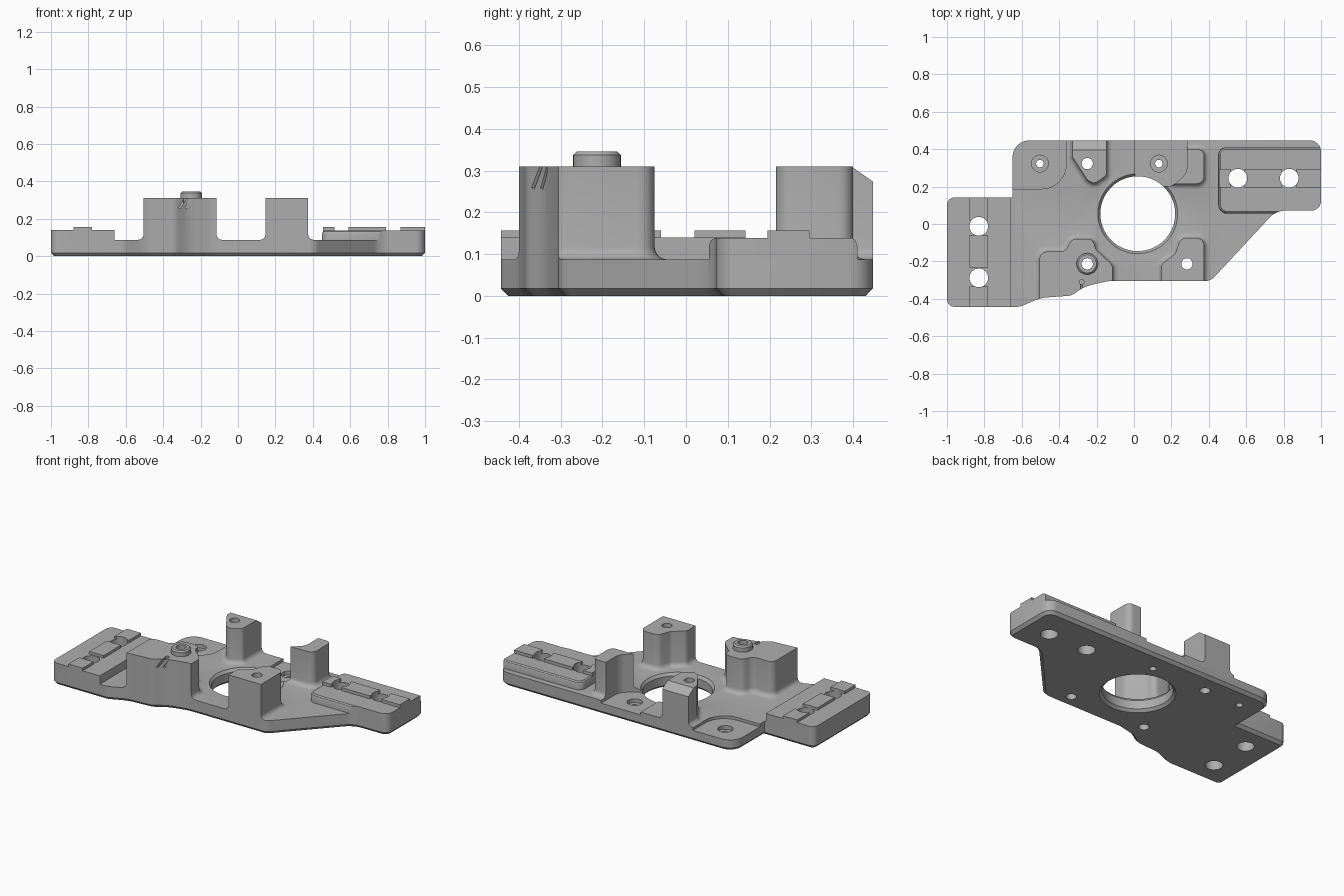
import bpy, bmesh
from math import cos, sin, pi, radians
from mathutils import Vector

if "Cube" in bpy.data.objects:
    bpy.data.objects.remove(bpy.data.objects["Cube"])

grey = bpy.data.materials.new("machined_grey")
grey.use_nodes = True
grey.diffuse_color = (0.42, 0.42, 0.42, 1)
grey.node_tree.nodes["Principled BSDF"].inputs["Base Color"].default_value = (0.42, 0.42, 0.42, 1)
TOP = 0.087       # plate top
POST = 0.31       # post top


def rounded(corners, steps=6):
    """Closed outline from (x, y, radius) corners with each corner filleted."""
    out, n = [], len(corners)
    for i, (x, y, r) in enumerate(corners):
        p = Vector((x, y))
        a = Vector(corners[i - 1][:2]) - p
        b = Vector(corners[(i + 1) % n][:2]) - p
        if r == 0:
            out.append(p)
            continue
        half = a.angle(b) / 2
        d = min(r * cos(half) / sin(half), a.length * 0.48, b.length * 0.48)
        rad = d * sin(half) / cos(half)
        mid = p + (a.normalized() + b.normalized()).normalized() * (rad / sin(half))
        s, e = p + a.normalized() * d - mid, p + b.normalized() * d - mid
        turn = s.angle_signed(e)
        for k in range(steps + 1):
            t = -turn * k / steps
            out.append(mid + Vector((s.x * cos(t) - s.y * sin(t), s.x * sin(t) + s.y * cos(t))))
    area = sum(p.cross(out[(i + 1) % len(out)]) for i, p in enumerate(out))
    return out if area > 0 else out[::-1]


def circle(x, y, r, n=40):
    return [Vector((x + r * cos(2 * pi * k / n), y + r * sin(2 * pi * k / n))) for k in range(n)]


def offset(loop, d):
    out = []
    for i, p in enumerate(loop):
        a = (p - loop[i - 1]).normalized()
        b = (loop[(i + 1) % len(loop)] - p).normalized()
        na, nb = Vector((a.y, -a.x)), Vector((b.y, -b.x))
        out.append(p + (na + nb) * (d / max(0.3, 1 + na.dot(nb))))
    return out


def prism(name, loop, levels):
    """Solid through levels of (z, outward offset)."""
    bm = bmesh.new()
    rings = [[bm.verts.new((p.x, p.y, z)) for p in offset(loop, d)] for z, d in levels]
    n = len(loop)
    bm.faces.new(rings[0][::-1])
    bm.faces.new(rings[-1])
    for lo, hi in zip(rings, rings[1:]):
        for i in range(n):
            j = (i + 1) % n
            bm.faces.new((lo[i], lo[j], hi[j], hi[i]))
    bmesh.ops.recalc_face_normals(bm, faces=bm.faces[:])
    me = bpy.data.meshes.new(name)
    bm.to_mesh(me)
    bm.free()
    me.materials.append(grey)
    ob = bpy.data.objects.new(name, me)
    bpy.context.collection.objects.link(ob)
    return ob


def box(name, x0, x1, y0, y1, z0, z1):
    return prism(name, rounded([(x0, y0, 0), (x1, y0, 0), (x1, y1, 0), (x0, y1, 0)]), [(z0, 0), (z1, 0)])


def combine(target, other, op):
    mod = target.modifiers.new("join", "BOOLEAN")
    mod.operation, mod.object, mod.solver = op, other, "EXACT"
    bpy.context.view_layer.objects.active = target
    bpy.ops.object.modifier_apply(modifier=mod.name)
    bpy.data.objects.remove(other)


def add(ob):
    combine(plate, ob, "UNION")


def cut(ob):
    combine(plate, ob, "DIFFERENCE")


# Oversized slab, trimmed to the outline later
plate = box("mounting_plate", -1.2, 1.2, -0.7, 0.7, -0.1, TOP)

# Posts with a fillet where they meet the plate
FIL = 0.03
flare = [(0.03, FIL)] + [(TOP + FIL * (1 - cos(t)), FIL * (1 - sin(t)))
                         for t in (0, pi / 8, pi / 4, pi * 3 / 8, pi / 2)] + [(POST, 0)]
posts = {
    "front_right_post": [(-0.505, -0.5, 0), (-0.115, -0.5, 0), (-0.115, -0.22, .04), (-0.205, -0.135, .04),
                         (-0.22, -0.08, .04), (-0.335, -0.08, .04), (-0.365, -0.148, .045), (-0.505, -0.148, .04)],
    "front_left_post": [(0.147, -0.4, 0), (0.375, -0.4, 0), (0.375, -0.075, .04), (0.25, -0.075, .04),
                        (0.22, -0.16, .045), (0.147, -0.215, .03)],
    "rear_right_post": [(-0.33, 0.55, 0), (-0.147, 0.55, 0), (-0.147, 0.26, .03), (-0.21, 0.215, .03),
                        (-0.25, 0.235, .03), (-0.33, 0.36, .03)],
    "rear_left_post": [(0.2, 0.215, .02), (0.375, 0.215, .04), (0.375, 0.4, .035), (0.2, 0.4, .02)],
}
for name, corners in posts.items():
    add(prism(name, rounded(corners), flare))

# Raised end pads with segmented locating ridges
add(prism("right_pad", rounded([(-1.1, -0.6, 0), (-0.66, -0.6, 0), (-0.66, 0.2, 0), (-1.1, 0.2, 0)]),
          [(0.03, 0), (0.14, 0)]))
add(prism("left_pad", rounded([(0.45, 0.055, .05), (1.1, 0.055, 0), (1.1, 0.41, 0), (0.45, 0.41, .04)]),
          [(0.03, 0), (0.12, 0), (0.132, -0.004), (0.138, -0.012)]))
for y0, y1 in ((-0.6, -0.335), (-0.235, -0.06), (0.02, 0.3)):
    add(box("right_ridge", -0.88, -0.78, y0, y1, 0.1, 0.157))
for x0, x1 in ((0.455, 0.515), (0.59, 0.79), (0.87, 1.2)):
    add(box("left_ridge", x0, x1, 0.195, 0.295, 0.1, 0.157))

# Locating boss on the front right post
add(prism("locating_boss", circle(-0.25, -0.213, 0.057), [(0.28, 0), (0.337, 0), (0.345, -0.008)]))

# Trim everything to the plate outline with a chamfered bottom edge
outline = rounded([
    (-0.65, 0.447, .09), (1, 0.447, .06), (1, 0.072, .05), (0.76, 0.072, .12), (0.41, -0.305, .07),
    (-0.14, -0.305, .2), (-0.265, -0.335, .2), (-0.335, -0.383, .08), (-0.5, -0.395, .2),
    (-0.61, -0.443, .1), (-1, -0.443, .04), (-1, 0.142, .04), (-0.65, 0.142, 0)])
combine(plate, prism("outline", outline, [(0, -0.017), (0.018, 0), (0.6, 0)]), "INTERSECT")

# Shallow pockets around the rear screw holes
cut(prism("corner_pocket", rounded([(-0.8, 0.188, 0), (-0.362, 0.188, .13), (-0.362, 0.6, 0), (-0.8, 0.6, 0)]),
          [(0.069, 0), (0.5, 0)]))
cut(prism("centre_pocket", rounded([(0.005, 0.2, .05), (0.2, 0.2, .06), (0.283, 0.27, .08), (0.283, 0.6, 0),
                                    (0.005, 0.6, 0)]), [(0.069, 0), (0.5, 0)]))

# Main bore with chamfered rims
cut(prism("bore", circle(0.02, 0.055, 0.2, 72),
          [(-0.05, 0.016), (0, 0.016), (0.016, 0), (0.07, 0), (0.088, 0.014), (0.2, 0.014)]))

# Pad bolt holes, post holes, and counterbored screw holes
for x, y, r in ((-0.83, -0.012, .05), (-0.83, -0.288, .05), (0.555, 0.245, .05), (0.83, 0.245, .05),
                (-0.25, -0.213, .03), (0.283, -0.213, .03), (-0.25, 0.323, .03),
                (-0.503, 0.323, .02), (0.133, 0.323, .02)):
    cut(prism("hole", circle(x, y, r, 32), [(-0.1, 0), (0.5, 0)]))
for x in (-0.503, 0.133):
    cut(prism("counterbore", circle(x, 0.323, 0.045, 32), [(0.045, 0), (0.2, 0)]))

# Sloped rear edge on the rear right post
slope = box("slope", -0.5, 0, 0, 0.3, 0, 0.3)
slope.rotation_euler.x = radians(-35)
slope.location = (0, 0.395, POST)
bpy.context.view_layer.update()
cut(slope)

# Slanted grooves in the front face of the front right post
for x in (-0.295, -0.262, -0.228):
    groove = box("groove", -0.005, 0.005, -0.06, 0.012, -0.033, 0.06)
    groove.rotation_euler.y = radians(30)
    groove.location = (x, -0.345 - 0.55 * (x + 0.262), 0.285)
    bpy.context.view_layer.update()
    cut(groove)
cut(prism("vent", circle(-0.28, -0.31, 0.013, 16), [(0.25, 0), (0.4, 0)]))

bpy.ops.object.select_all(action="DESELECT")
plate.select_set(True)
bpy.context.view_layer.objects.active = plate
bpy.ops.object.shade_smooth_by_angle(angle=radians(30))
